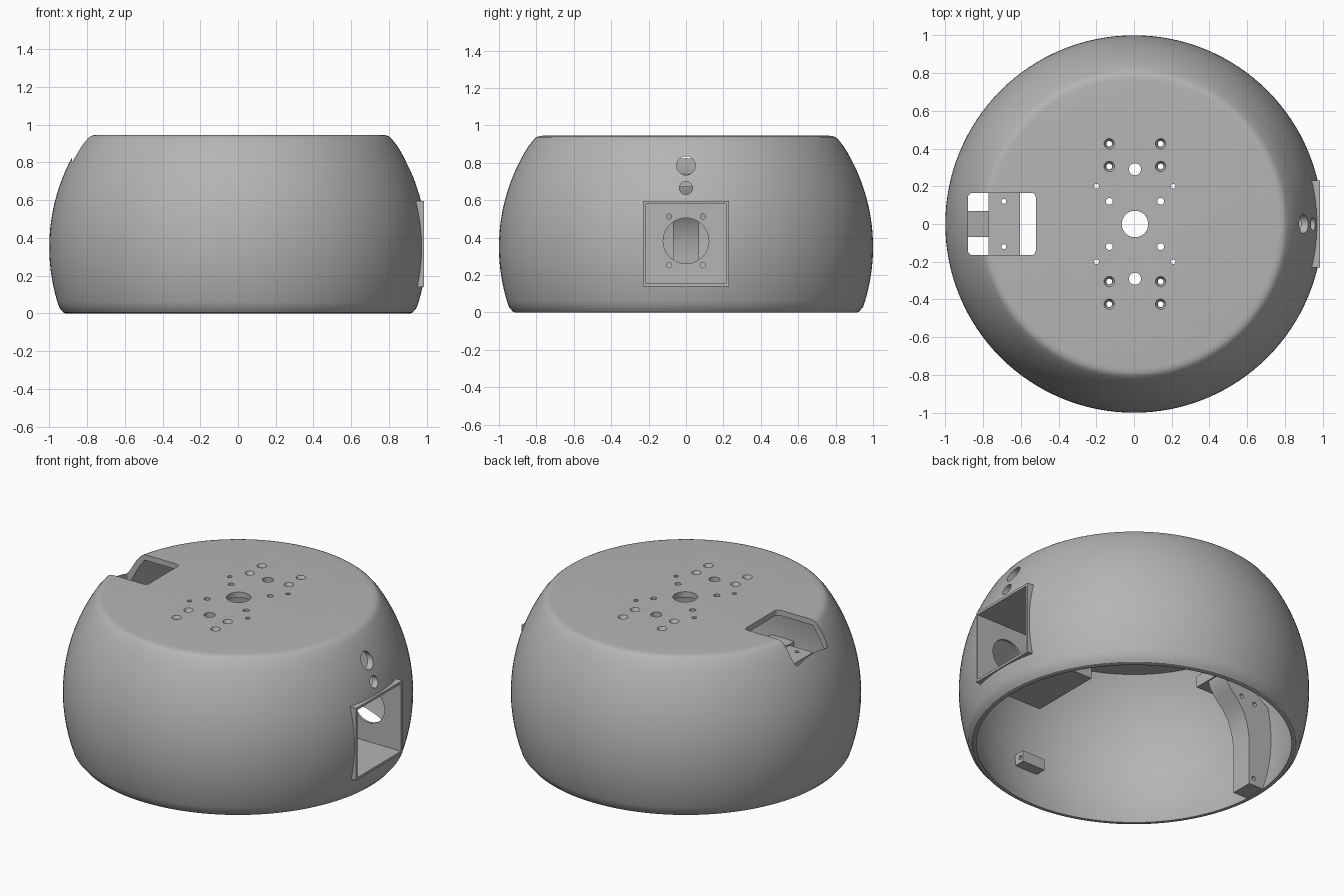
import bpy, bmesh, math
from mathutils import Matrix, Vector

if "Cube" in bpy.data.objects:
    bpy.data.objects.remove(bpy.data.objects["Cube"], do_unlink=True)

grey = bpy.data.materials.new("plain_grey")
grey.use_nodes = True
COLOUR = (0.46, 0.46, 0.46, 1)
grey.diffuse_color = COLOUR
grey.node_tree.nodes["Principled BSDF"].inputs["Base Color"].default_value = COLOUR


def make_object(name, bm):
    bmesh.ops.recalc_face_normals(bm, faces=bm.faces)
    mesh = bpy.data.meshes.new(name)
    bm.to_mesh(mesh)
    bm.free()
    mesh.materials.append(grey)
    obj = bpy.data.objects.new(name, mesh)
    bpy.context.collection.objects.link(obj)
    return obj


def add_box(bm, lo, hi):
    lo, hi = Vector(lo), Vector(hi)
    size = Matrix.Diagonal((*(hi - lo), 1))
    return bmesh.ops.create_cube(bm, size=1, matrix=Matrix.Translation((lo + hi) / 2) @ size)["verts"]


def add_rod(bm, centre, r, length, axis="Z", r_top=None, sides=32):
    turn = {"X": Matrix.Rotation(math.pi / 2, 4, "Y"),
            "Y": Matrix.Rotation(math.pi / 2, 4, "X"), "Z": Matrix()}[axis]
    bmesh.ops.create_cone(bm, cap_ends=True, segments=sides, radius1=r,
                          radius2=r if r_top is None else r_top, depth=length,
                          matrix=Matrix.Translation(centre) @ turn)


def activate(obj):
    bpy.ops.object.select_all(action="DESELECT")
    obj.select_set(True)
    bpy.context.view_layer.objects.active = obj


def cut(obj, bm):
    cutter = make_object("cutter", bm)
    cutter.hide_render = True
    activate(obj)
    mod = obj.modifiers.new("cut", "BOOLEAN")
    mod.operation, mod.solver, mod.object = "DIFFERENCE", "EXACT", cutter
    bpy.ops.object.modifier_apply(modifier=mod.name)
    bpy.data.objects.remove(cutter, do_unlink=True)


def smooth(obj):
    activate(obj)
    bpy.ops.object.shade_smooth_by_angle(angle=math.radians(30))


# Hollow domed shell, turned from a profile and open underneath
MID, TOP, WALL = 0.35, 0.945, 0.035


def arc(radius, z0, z1, steps):
    heights = [z0 + (z1 - z0) * i / steps for i in range(steps + 1)]
    return [(math.sqrt(radius ** 2 - (z - MID) ** 2), z) for z in heights]


outer = [(0.915, 0), (0.926, 0.004), (0.934, 0.015)] + arc(1, 0.03, 0.89, 26)
fillet = [(0.825, 0.911), (0.813, 0.926), (0.8, 0.937), (0.785, 0.943), (0.765, TOP)]
inner = [(0, TOP - WALL)] + arc(1 - WALL, TOP - WALL, 0.0, 26)
profile = outer + fillet + [(0, TOP)] + inner
bm = bmesh.new()
ring = [bm.verts.new((r, 0, z)) for r, z in profile]
edges = [bm.edges.new((a, b)) for a, b in zip(ring, ring[1:] + ring[:1])]
bmesh.ops.spin(bm, geom=ring + edges, cent=(0, 0, 0), axis=(0, 0, 1),
               angle=math.tau, steps=128, use_merge=True)
bmesh.ops.remove_doubles(bm, verts=bm.verts, dist=1e-5)
loose = [e for e in bm.edges if not e.link_faces]
bmesh.ops.delete(bm, geom=loose, context="EDGES")
shell = make_object("shell", bm)

# Openings: rounded top slot, square side window, and two sight holes
bm = bmesh.new()
add_box(bm, (-0.88, -0.165, 0.6), (-0.52, 0.165, 1.1))
upright = [e for e in bm.edges if abs(e.verts[0].co.z - e.verts[1].co.z) > 0.1]
bmesh.ops.bevel(bm, geom=upright, offset=0.025, segments=6, affect="EDGES", profile=0.5)
add_box(bm, (0.6, -0.222, 0.148), (1.2, 0.222, 0.587))
add_rod(bm, (0.95, 0, 0.785), 0.05, 0.4, "X")
add_rod(bm, (0.95, 0, 0.665), 0.035, 0.3, "X")
# Drilled pattern in the top
add_rod(bm, (0.005, 0, 0.93), 0.07, 0.2, sides=48)
for sy in (-1, 1):
    add_rod(bm, (0.005, 0.29 * sy, 0.93), 0.032, 0.2)
    for sx in (-1, 1):
        x = 0.005 + 0.136 * sx
        add_rod(bm, (x, 0.12 * sy, 0.93), 0.018, 0.2)
        add_rod(bm, (0.005 + 0.203 * sx, 0.2 * sy, 0.93), 0.013, 0.2)
        for y in (0.305, 0.425):
            add_rod(bm, (x, y * sy, 0.93), 0.015, 0.2)
cut(shell, bm)

# Countersinks on the eight outer holes
bm = bmesh.new()
for sy in (-1, 1):
    for sx in (-1, 1):
        for y in (0.305, 0.425):
            add_rod(bm, (0.005 + 0.136 * sx, y * sy, 0.94), 0.017, 0.03, r_top=0.033)
cut(shell, bm)
smooth(shell)

# Deep square housing behind the side window
MIDZ = 0.368
bm = bmesh.new()
add_box(bm, (0.51, -0.23, 0.14), (0.985, 0.23, 0.595))
housing = make_object("square_housing", bm)
bm = bmesh.new()
add_box(bm, (0.525, -0.215, 0.155), (1.1, 0.215, 0.58))
cut(housing, bm)
bm = bmesh.new()
add_rod(bm, (0.52, 0, 0.383), 0.122, 0.06, "X", sides=48)
add_rod(bm, (0.76, 0, 0.385), 0.11, 0.6, "Y", sides=48)
for sy in (-1, 1):
    for sz in (-1, 1):
        add_rod(bm, (0.52, 0.09 * sy, 0.383 + 0.13 * sz), 0.014, 0.06, "X", sides=20)
cut(housing, bm)
smooth(housing)

# Curved rib down the wall below the slot
bm = bmesh.new()
outline = [(-0.91, 0.005), (-0.95, 0.12), (-0.975, 0.3), (-0.955, 0.54), (-0.77, 0.68),
           (-0.61, 0.68), (-0.625, 0.63), (-0.67, 0.57), (-0.72, 0.52), (-0.76, 0.46),
           (-0.785, 0.39), (-0.8, 0.3), (-0.8, 0.005)]
face = bm.faces.new([bm.verts.new((x, -0.07, z)) for x, z in outline])
pushed = bmesh.ops.extrude_face_region(bm, geom=[face])["geom"]
bmesh.ops.translate(bm, vec=(0, 0.14, 0),
                    verts=[v for v in pushed if isinstance(v, bmesh.types.BMVert)])
rib = make_object("wall_rib", bm)
bm = bmesh.new()
for x, z in ((-0.745, 0.56), (-0.84, 0.54), (-0.835, 0.05)):
    add_rod(bm, (x, 0, z), 0.014, 0.3, "Y", sides=20)
cut(rib, bm)
smooth(rib)

# Mounting plate seen through the slot
bm = bmesh.new()
add_box(bm, (-0.77, -0.165, 0.67), (-0.605, 0.165, 0.74))
plate = make_object("mounting_plate", bm)
bm = bmesh.new()
for sy in (-1, 1):
    add_rod(bm, (-0.69, 0.12 * sy, 0.7), 0.013, 0.2, sides=20)
cut(plate, bm)
smooth(plate)

# Small drilled lugs on the inner wall
for name, side in (("front_lug", -1), ("back_lug", 1)):
    bm = bmesh.new()
    add_box(bm, (-0.08, min(0.89 * side, 0.97 * side), 0.25),
            (0.08, max(0.89 * side, 0.97 * side), 0.32))
    lug = make_object(name, bm)
    bm = bmesh.new()
    add_rod(bm, (0, 0.915 * side, 0.285), 0.013, 0.4, "X", sides=20)
    cut(lug, bm)
    smooth(lug)
